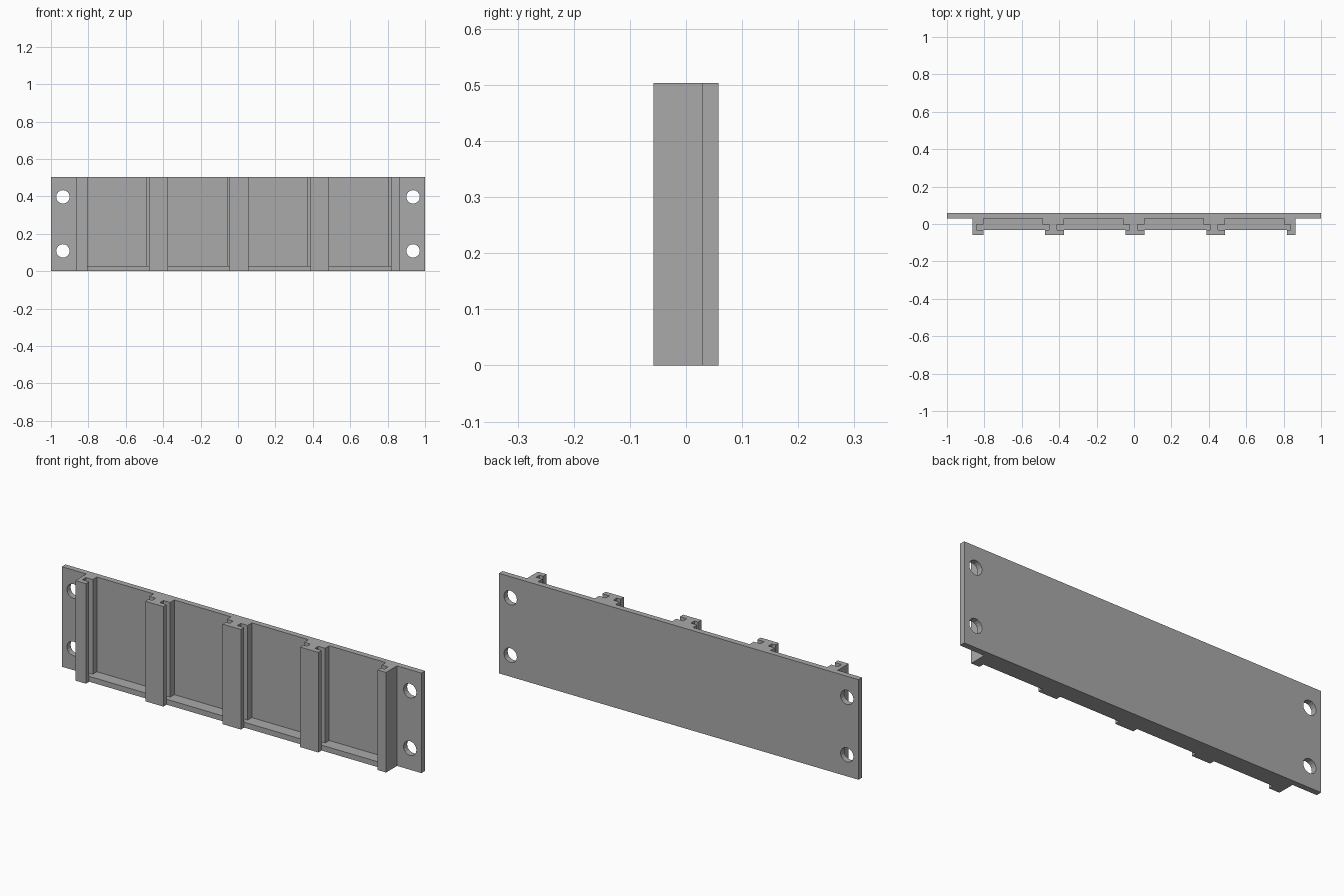
import bpy, bmesh, math

cube = bpy.data.objects.get("Cube")
if cube:
    bpy.data.objects.remove(cube, do_unlink=True)

HEIGHT = 0.503
FLOOR = 0.027            # thickness of the end stop under each slot
BACK, FACE, LIP, FRONT = 0.058, 0.029, -0.032, -0.058
CATCH = -0.004           # rear of the undercut
PITCH, FIRST = 0.4307, -0.805
OPENING = 0.33

grey = bpy.data.materials.new("plain grey")
grey.use_nodes = True
colour = (0.4, 0.4, 0.4, 1)
grey.diffuse_color = colour
grey.node_tree.nodes["Principled BSDF"].inputs["Base Color"].default_value = colour


def prism(name, outline, z0, z1):
    """Extrude a plan outline upward into a solid."""
    bm = bmesh.new()
    face = bm.faces.new([bm.verts.new((x, y, z0)) for x, y in outline])
    top = bmesh.ops.extrude_face_region(bm, geom=[face])["geom"]
    verts = [v for v in top if isinstance(v, bmesh.types.BMVert)]
    bmesh.ops.translate(bm, verts=verts, vec=(0, 0, z1 - z0))
    bmesh.ops.recalc_face_normals(bm, faces=bm.faces)
    mesh = bpy.data.meshes.new(name)
    bm.to_mesh(mesh)
    bm.free()
    obj = bpy.data.objects.new(name, mesh)
    bpy.context.collection.objects.link(obj)
    return obj


def cut(target, cutter):
    """Subtract the cutter, apply the result and discard the cutter."""
    cutter.hide_render = True
    mod = target.modifiers.new("cut", 'BOOLEAN')
    mod.operation = 'DIFFERENCE'
    mod.solver = 'EXACT'
    mod.object = cutter
    bpy.context.view_layer.objects.active = target
    bpy.ops.object.modifier_apply(modifier=mod.name)
    bpy.data.objects.remove(cutter, do_unlink=True)


# Mounting plate with the raised rail block in front
half = [(1, FACE), (1, BACK)]
block = 0.864
rack = prism("slotted_rack",
             [(-block, FRONT), (block, FRONT), (block, FACE)] + half
             + [(-x, y) for x, y in reversed(half)] + [(-block, FACE)], 0, HEIGHT)
rack.data.materials.append(grey)

# Four undercut slots, open at the top and closed by a stop at the bottom
slot = [(0, FACE), (0.315, FACE), (0.315, CATCH), (0.35, CATCH), (0.35, LIP),
        (OPENING, LIP), (OPENING, -0.1), (0, -0.1), (0, LIP),
        (-0.038, LIP), (-0.038, CATCH), (0, CATCH)]
opening = [(0, LIP), (OPENING, LIP), (OPENING, -0.1), (0, -0.1)]
for i in range(4):
    start = FIRST + i * PITCH
    cut(rack, prism("slot_cutter", [(start + x, y) for x, y in slot], FLOOR, 0.6))
    cut(rack, prism("opening_cutter", [(start + x, y) for x, y in opening], -0.1, 0.1))

# Screw holes in the mounting ears
for x in (-0.936, 0.936):
    for z in (0.108, 0.397):
        bpy.ops.mesh.primitive_cylinder_add(
            vertices=16, radius=0.036, depth=0.3,
            location=(x, FACE, z), rotation=(math.pi / 2, 0, 0))
        hole = bpy.context.object
        hole.name = "hole_cutter"
        cut(rack, hole)

for poly in rack.data.polygons:
    poly.material_index = 0
    poly.use_smooth = False
